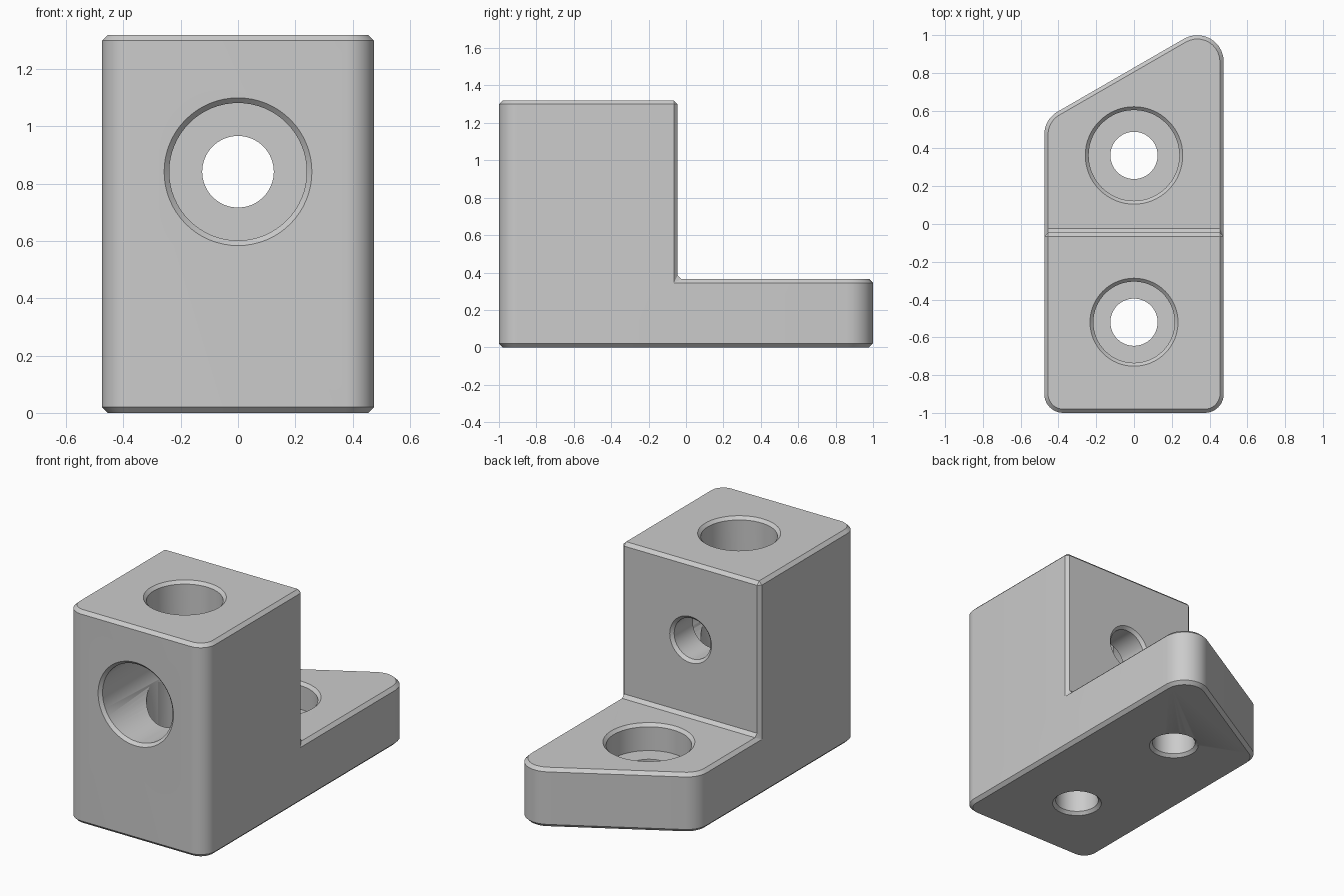
import bpy, bmesh, math
from mathutils import Vector

cube = bpy.data.objects.get("Cube")
if cube:
    bpy.data.objects.remove(cube)

HALF_W, HEIGHT, BASE_H, TOWER_BACK = 0.475, 1.32, 0.365, -0.045
CHAMFER, BORE_R, HOLE_R = 0.02, 0.24, 0.125

grey = bpy.data.materials.new("machined grey")
grey.use_nodes = True
colour = (0.6, 0.6, 0.6, 1)
grey.diffuse_color = colour
grey.node_tree.nodes["Principled BSDF"].inputs["Base Color"].default_value = colour


def to_object(name, bm):
    bmesh.ops.recalc_face_normals(bm, faces=bm.faces)
    mesh = bpy.data.meshes.new(name)
    bm.to_mesh(mesh)
    bm.free()
    mesh.materials.append(grey)
    obj = bpy.data.objects.new(name, mesh)
    bpy.context.collection.objects.link(obj)
    return obj


def rounded(corners, segments=10):
    """Round every corner (x, y, radius) of a convex outline."""
    points = []
    for i, (x, y, r) in enumerate(corners):
        p = Vector((x, y))
        a = (Vector(corners[i - 1][:2]) - p).normalized()
        b = (Vector(corners[(i + 1) % len(corners)][:2]) - p).normalized()
        centre = p + (a + b).normalized() * (r / math.sin(a.angle(b) / 2))
        start = p + a * a.dot(centre - p) - centre
        end = p + b * b.dot(centre - p) - centre
        sweep = start.angle(end)
        for k in range(segments + 1):
            t = k / segments
            points.append(centre + (start * math.sin((1 - t) * sweep)
                                    + end * math.sin(t * sweep)) / math.sin(sweep))
    return points


def apply(body, mod):
    bpy.context.view_layer.objects.active = body
    bpy.ops.object.modifier_apply(modifier=mod.name)


def cut(body, cutter):
    cutter.hide_render = True
    mod = body.modifiers.new("cut", "BOOLEAN")
    mod.operation, mod.solver, mod.object = "DIFFERENCE", "EXACT", cutter
    apply(body, mod)
    bpy.data.objects.remove(cutter)


def bore(location, direction, radius, depth, length):
    """Stepped hole with chamfered mouths, running along direction."""
    lip, over = 0.018, 0.05
    profile = [(0, -over), (radius + lip + over, -over), (radius + lip, 0), (radius, lip),
               (radius, depth), (HOLE_R, depth), (HOLE_R, length - lip),
               (HOLE_R + lip, length), (HOLE_R + lip + over, length + over), (0, length + over)]
    bm = bmesh.new()
    verts = [bm.verts.new((r, 0, z)) for r, z in profile]
    edges = [bm.edges.new(pair) for pair in zip(verts, verts[1:])]
    bmesh.ops.spin(bm, geom=verts + edges, axis=(0, 0, 1), cent=(0, 0, 0),
                   angle=math.tau, steps=64)
    bmesh.ops.remove_doubles(bm, verts=bm.verts, dist=0.0001)
    turn = Vector((0, 0, 1)).rotation_difference(Vector(direction)).to_matrix()
    bmesh.ops.transform(bm, matrix=turn.to_4x4(), verts=bm.verts)
    bmesh.ops.translate(bm, vec=location, verts=bm.verts)
    return to_object("bore_cutter", bm)


# Full-height block with a slanted back and rounded corners
bm = bmesh.new()
outline = rounded([(-HALF_W, -1, 0.1), (HALF_W, -1, 0.1),
                   (HALF_W, 1.102, 0.14), (-HALF_W, 0.554, 0.14)])
face = bm.faces.new([bm.verts.new((p.x, p.y, 0)) for p in outline])
top = bmesh.ops.extrude_face_region(bm, geom=[face])["geom"]
bmesh.ops.translate(bm, vec=(0, 0, HEIGHT),
                    verts=[v for v in top if isinstance(v, bmesh.types.BMVert)])
bracket = to_object("bracket", bm)

# Remove the space above the foot
bm = bmesh.new()
bmesh.ops.create_cube(bm, size=2)
bmesh.ops.translate(bm, vec=(0, TOWER_BACK + 1, BASE_H + 1), verts=bm.verts)
for v in bm.verts:
    if v.co.y > 0:
        v.co.y = 2
cut(bracket, to_object("step_cutter", bm))

# Chamfer all sharp edges, including the inner corner
bevel = bracket.modifiers.new("chamfer", "BEVEL")
bevel.width, bevel.segments = CHAMFER, 1
bevel.limit_method, bevel.angle_limit = "ANGLE", math.radians(30)
bevel.use_clamp_overlap = False
apply(bracket, bevel)

# Stepped holes: through the tower top, the foot and the tower front
WALL = 0.2
cut(bracket, bore((0, -0.52, HEIGHT), (0, 0, -1), 0.215, HEIGHT - WALL, HEIGHT))
cut(bracket, bore((0, 0.363, BASE_H), (0, 0, -1), BORE_R, BASE_H - WALL, BASE_H))
depth = TOWER_BACK + 1
cut(bracket, bore((0, -1, 0.842), (0, 1, 0), BORE_R, depth - WALL, depth))

bpy.ops.object.select_all(action="DESELECT")
bracket.select_set(True)
bpy.context.view_layer.objects.active = bracket
bpy.ops.object.shade_smooth_by_angle(angle=math.radians(30))
